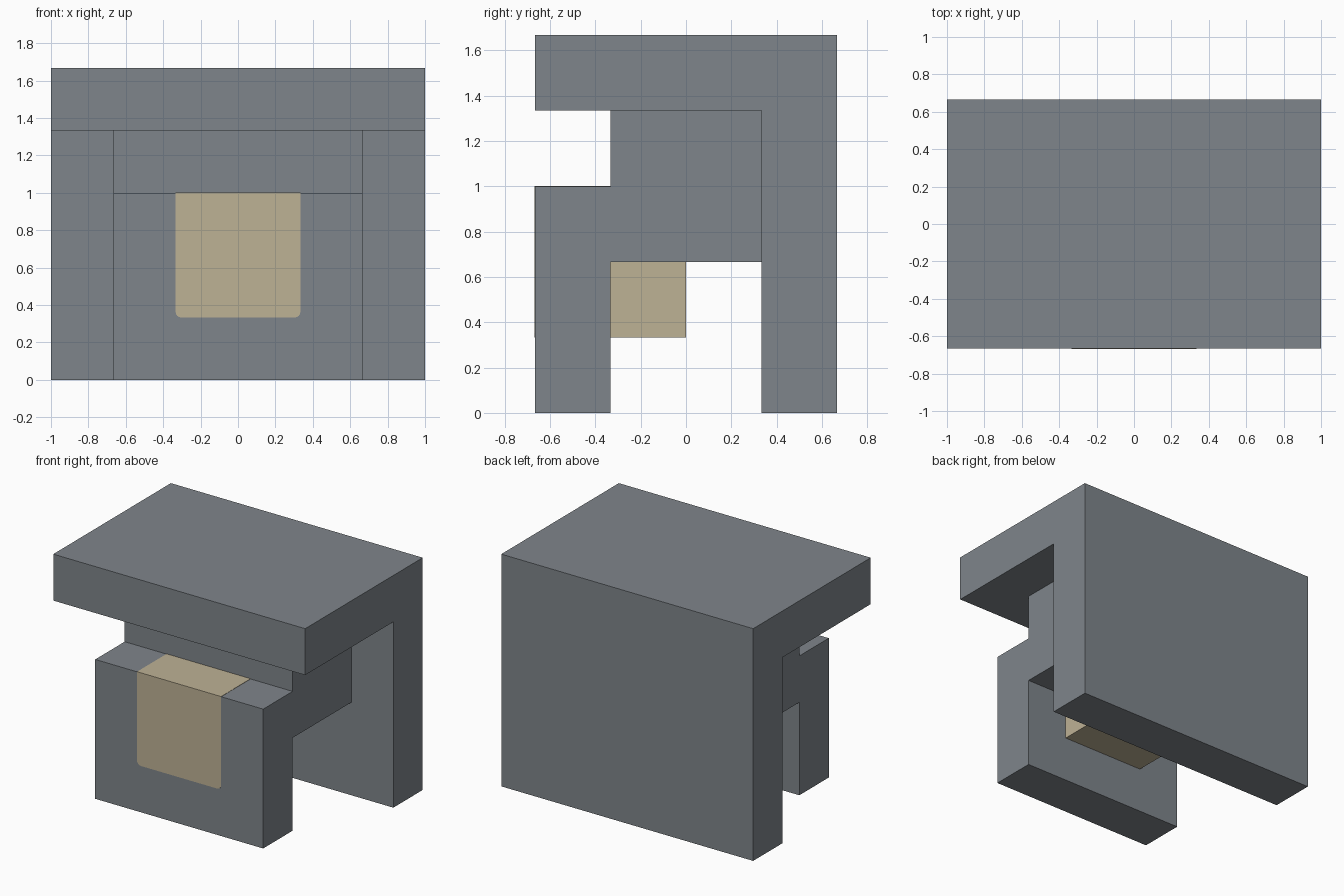
import bpy, bmesh, math
from mathutils import Vector

cube = bpy.data.objects.get("Cube")
if cube:
    bpy.data.objects.remove(cube, do_unlink=True)

U = 1 / 3  # grid unit shared by all parts


def material(name, rgb):
    m = bpy.data.materials.new(name)
    m.use_nodes = True
    m.diffuse_color = (*rgb, 1)
    m.node_tree.nodes["Principled BSDF"].inputs["Base Color"].default_value = (*rgb, 1)
    return m


def extrude(name, outline, axis, start, end, mat):
    """Extrude a 2D outline along x (points are y, z) or y (points are x, z)."""
    bm = bmesh.new()
    if axis == "x":
        verts = [bm.verts.new((start, a, b)) for a, b in outline]
        step = Vector((end - start, 0, 0))
    else:
        verts = [bm.verts.new((a, start, b)) for a, b in outline]
        step = Vector((0, end - start, 0))
    face = bm.faces.new(verts)
    result = bmesh.ops.extrude_face_region(bm, geom=[face], use_keep_orig=True)
    moved = [g for g in result["geom"] if isinstance(g, bmesh.types.BMVert)]
    bmesh.ops.translate(bm, verts=moved, vec=step)
    bmesh.ops.recalc_face_normals(bm, faces=bm.faces)
    mesh = bpy.data.meshes.new(name)
    bm.to_mesh(mesh)
    bm.free()
    mesh.materials.append(mat)
    obj = bpy.data.objects.new(name, mesh)
    bpy.context.collection.objects.link(obj)
    return obj


def rect(a0, a1, b0, b1):
    return [(a0, b0), (a1, b0), (a1, b1), (a0, b1)]


grey = material("slate grey", (0.212, 0.235, 0.258))
tan = material("sand tan", (0.515, 0.445, 0.301))

# Roof and back wall: one L-shaped shell
shell = [(-2, 4), (1, 4), (1, 0), (2, 0), (2, 5), (-2, 5)]
extrude("roof_and_back_wall", [(a * U, b * U) for a, b in shell], "x", -1, 1, grey)

# Stepped inner body with the front panel
body = [(-2, 0), (-1, 0), (-1, 2), (1, 2), (1, 4), (-1, 4), (-1, 3), (-2, 3)]
extrude("inner_body", [(a * U, b * U) for a, b in body], "x", -2 * U, 2 * U, grey)

# Tan block under the body, behind the front panel
extrude("under_block", rect(-U, 0, U, 2 * U), "x", -U, U, tan)

# Tan inlay on the front panel, rounded at its lower corners
T = 0.002
R = 0.03
inlay = [(U, 3 * U), (-U, 3 * U)]
for side, first in ((-1, 180), (1, 270)):
    for i in range(5):
        t = math.radians(first + i * 22.5)
        inlay.append((side * (U - R) + R * math.cos(t), U + R + R * math.sin(t)))
extrude("front_inlay", inlay, "y", -2 * U - T, -2 * U, tan)

# Tan inlay continuing over the ledge
extrude("ledge_inlay", rect(-2 * U - T, -U, 3 * U, 3 * U + T), "x", -U, U, tan)
